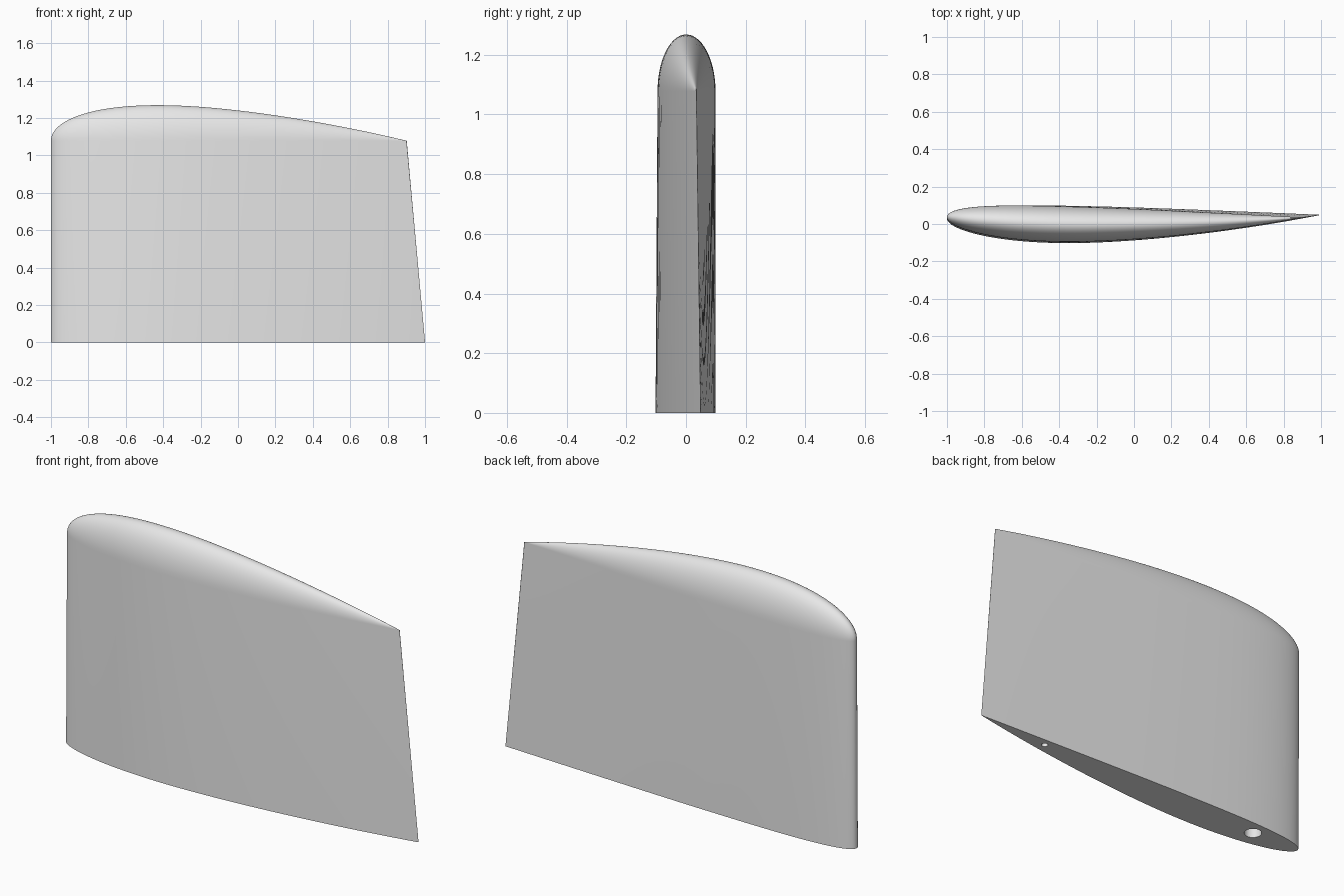
import bpy, bmesh, math

if "Cube" in bpy.data.objects:
    bpy.data.objects.remove(bpy.data.objects["Cube"])

STATIONS = 56      # divisions along the chord
ARC = 28           # divisions across the rounded tip
TIP_Z = 1.078      # height where the rounded tip begins

grey = bpy.data.materials.new("light_grey")
grey.diffuse_color = (0.8, 0.8, 0.8, 1)
grey.use_nodes = True
grey.node_tree.nodes["Principled BSDF"].inputs["Base Color"].default_value = grey.diffuse_color


def half_thickness(t):
    """Streamlined 10 percent thick section with a sharp trailing edge."""
    return max(0.0, 0.5 * (0.2969 * math.sqrt(t) - 0.126 * t - 0.3516 * t**2
                           + 0.2843 * t**3 - 0.1036 * t**4))


def camber(t):
    """Two percent camber peaking at 40 percent of the chord."""
    return 0.02 * (1 - ((t - 0.4) / (0.4 if t < 0.4 else 0.6)) ** 2)


def section(t, chord, lead_y, trail_y):
    x = -1 + chord * t
    y = lead_y + (trail_y - lead_y) * t - chord * camber(t)
    return x, y, chord * half_thickness(t)


# Fin: each chord station runs up one side, over the tip and down the other
bm = bmesh.new()
columns = []
for i in range(STATIONS + 1):
    t = (1 - math.cos(math.pi * i / STATIONS)) / 2
    if i == STATIONS:
        t = 1.0
    bx, by, bh = section(t, 2.0, 0.030, 0.049)
    tx, ty, th = section(t, 1.902, 0.037, 0.035)
    if i in (0, STATIONS):
        bh = th = 0.0
    path = [(bx, by + bh, 0)]
    for k in range(ARC + 1):
        a = math.pi * k / ARC
        path.append((tx, ty + th * math.cos(a), TIP_Z + 2 * th * math.sin(a)))
    path.append((bx, by - bh, 0))
    columns.append([bm.verts.new(p) for p in path])

for a, b in zip(columns, columns[1:]):
    for k in range(len(a) - 1):
        bm.faces.new((a[k], a[k + 1], b[k + 1], b[k]))

# Flat root face
bm.faces.new([c[0] for c in columns] + [c[-1] for c in reversed(columns)])
bmesh.ops.remove_doubles(bm, verts=bm.verts, dist=0.00002)
bmesh.ops.recalc_face_normals(bm, faces=bm.faces)
mesh = bpy.data.meshes.new("fin")
bm.to_mesh(mesh)
bm.free()
mesh.materials.append(grey)
fin = bpy.data.objects.new("fin", mesh)
bpy.context.collection.objects.link(fin)

# Mounting holes bored up from the root: x, y, radius, depth
for x, y, radius, depth in ((-0.73, 0.02, 0.042, 0.8), (0.583, 0.026, 0.016, 0.8)):
    bpy.ops.mesh.primitive_cylinder_add(vertices=32, radius=radius, depth=depth + 0.1,
                                        location=(x, y, depth / 2 - 0.05))
    cutter = bpy.context.object
    cutter.name = "hole_cutter"
    cutter.hide_render = True
    cutter.data.materials.append(grey)
    bpy.ops.object.select_all(action='DESELECT')
    fin.select_set(True)
    bpy.context.view_layer.objects.active = fin
    mod = fin.modifiers.new("bore", 'BOOLEAN')
    mod.operation = 'DIFFERENCE'
    mod.solver = 'EXACT'
    mod.object = cutter
    bpy.ops.object.modifier_apply(modifier=mod.name)
    bpy.data.objects.remove(cutter, do_unlink=True)

bpy.ops.object.shade_smooth_by_angle(angle=math.radians(35))
